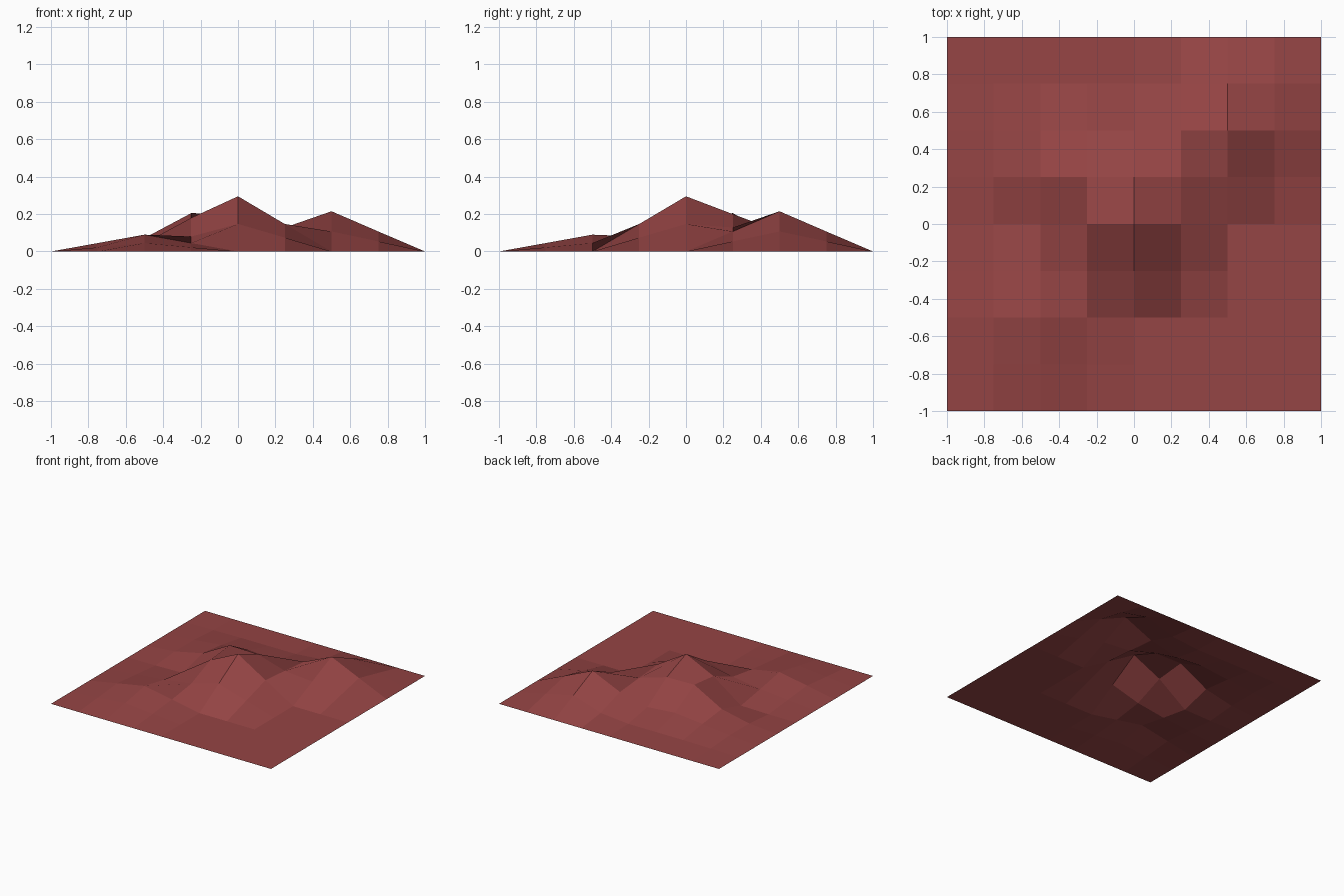
import bpy
import bmesh

default_cube = bpy.data.objects.get("Cube")
if default_cube:
    bpy.data.objects.remove(default_cube, do_unlink=True)

# Single clay red colour
clay_red = bpy.data.materials.new("clay_red")
clay_red.use_nodes = True
colour = (0.3, 0.058, 0.058, 1)
clay_red.diffuse_color = colour
clay_red.node_tree.nodes["Principled BSDF"].inputs["Base Color"].default_value = colour

# Inner heights in thousandths, rows from front to back; the rim stays at zero
HEIGHTS = (
    (22, 45, 22, 0, 0, 0, 0),
    (45, 90, 45, 0, 0, 0, 0),
    (22, 45, 80, 147, 74, 0, 0),
    (0, 5, 180, 295, 147, 0, 0),
    (20, 72, 205, 200, 128, 107, 54),
    (20, 45, 70, 50, 107, 215, 107),
    (5, 8, 8, 8, 30, 107, 54),
)
CELLS = len(HEIGHTS) + 1


def height_at(column, row):
    """Height of a grid point, zero along the outer rim."""
    if 0 < column < CELLS and 0 < row < CELLS:
        return HEIGHTS[row - 1][column - 1] / 1000
    return 0


# Flat square sheet, raised into faceted hills
bm = bmesh.new()
bmesh.ops.create_grid(bm, x_segments=CELLS, y_segments=CELLS, size=1)
for vert in bm.verts:
    column = round((vert.co.x + 1) * CELLS / 2)
    row = round((vert.co.y + 1) * CELLS / 2)
    vert.co.z = height_at(column, row)
for face in bm.faces:
    face.smooth = False

mesh = bpy.data.meshes.new("terrain")
bm.to_mesh(mesh)
bm.free()
mesh.materials.append(clay_red)
terrain = bpy.data.objects.new("terrain", mesh)
bpy.context.collection.objects.link(terrain)
